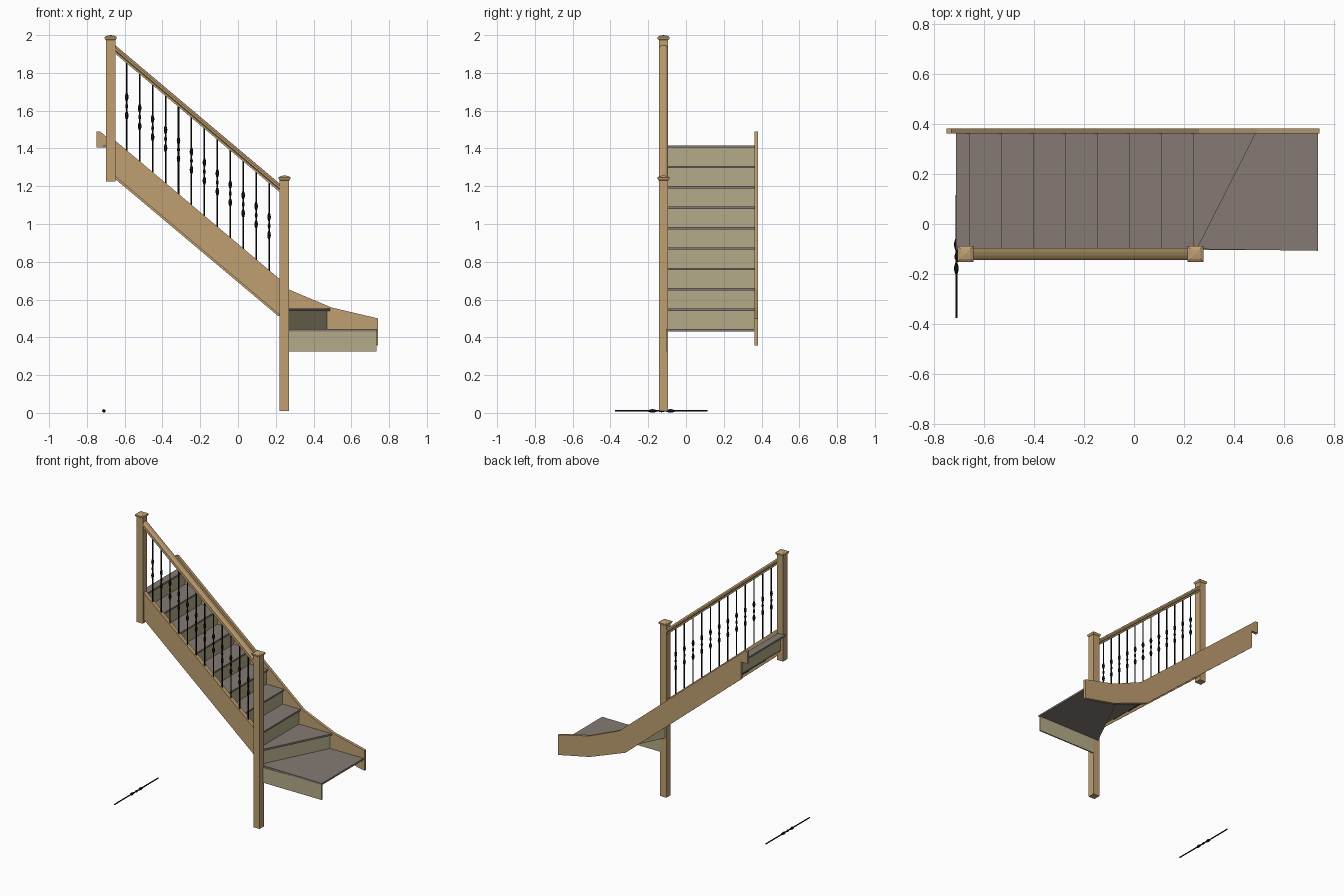
import bpy, bmesh, math
from mathutils import Vector, Matrix

if "Cube" in bpy.data.objects:
    bpy.data.objects.remove(bpy.data.objects["Cube"], do_unlink=True)


def material(name, rgb):
    m = bpy.data.materials.new(name)
    m.use_nodes = True
    m.diffuse_color = (*rgb, 1)
    m.node_tree.nodes["Principled BSDF"].inputs["Base Color"].default_value = (*rgb, 1)
    return m


oak = material("oak", (0.52, 0.345, 0.165))
tread_mat = material("grey_brown_tread", (0.235, 0.195, 0.175))
riser_mat = material("pale_olive_riser", (0.46, 0.41, 0.25))
iron = material("black_iron", (0.004, 0.004, 0.004))


def finish(bm, name, mat):
    bmesh.ops.recalc_face_normals(bm, faces=bm.faces)
    me = bpy.data.meshes.new(name)
    bm.to_mesh(me)
    bm.free()
    me.materials.append(mat)
    ob = bpy.data.objects.new(name, me)
    bpy.context.collection.objects.link(ob)
    return ob


def prism(name, points, sweep, mat):
    """Polygon swept along a vector."""
    bm = bmesh.new()
    face = bm.faces.new([bm.verts.new(p) for p in points])
    ext = bmesh.ops.extrude_face_region(bm, geom=[face], use_keep_orig=True)
    moved = [g for g in ext["geom"] if isinstance(g, bmesh.types.BMVert)]
    bmesh.ops.translate(bm, verts=moved, vec=Vector(sweep))
    return finish(bm, name, mat)


def turned(name, profile, sides, mat, matrix, phase=0.0):
    """Stack of (radius, height) rings, capped at both ends."""
    bm = bmesh.new()
    rings = []
    for r, z in profile:
        angles = [phase + math.tau * i / sides for i in range(sides)]
        rings.append([bm.verts.new((r * math.cos(a), r * math.sin(a), z)) for a in angles])
    for a, b in zip(rings, rings[1:]):
        for i in range(sides):
            j = (i + 1) % sides
            bm.faces.new((a[i], a[j], b[j], b[i]))
    bm.faces.new(rings[0])
    bm.faces.new(rings[-1])
    bm.transform(matrix)
    return finish(bm, name, mat)


SLOPE = -0.842
RAIL_Y = -0.119
LOW_X, HIGH_X = 0.246, -0.674
INNER, OUTER = -0.104, 0.366


# Newel posts with pyramid caps
def newel(name, x, bottom, top):
    sizes = [(0.025, bottom), (0.025, top - 0.026), (0.028, top - 0.024), (0.032, top - 0.017),
             (0.032, top - 0.01), (0.02, top - 0.003), (0.002, top)]
    turned(name, [(s * math.sqrt(2), z) for s, z in sizes], 4, oak,
           Matrix.Translation((x, RAIL_Y, 0)), math.pi / 4)


newel("lower_newel", LOW_X, 0.01, 1.257)
newel("upper_newel", HIGH_X, 1.225, 2.0)

# Outer string between the newels
x0, x1 = HIGH_X + 0.02, LOW_X - 0.02


def string_top(x):
    return 1.44 + SLOPE * (x + 0.648)


prism("outer_string", [(x, -0.133, string_top(x) - d)
                       for x, d in ((x0, 0), (x1, 0), (x1, 0.19), (x0, 0.19))],
      (0, 0.03, 0), oak)

# Wall string with its easing towards the winders
wall = [(-0.75, 1.49), (-0.73, 1.49), (0.26, 0.657), (0.495, 0.558), (0.742, 0.5),
        (0.742, 0.357), (0.49, 0.41), (0.21, 0.515), (-0.7, 1.28), (-0.7, 1.405), (-0.75, 1.405)]
prism("wall_string", [(x, 0.362, z) for x, z in wall], (0, 0.02, 0), oak)

# Handrail with rounded top and a side groove
half = [(0.018, -0.045), (0.018, -0.032), (0.024, -0.026), (0.024, -0.014), (0.017, -0.004), (0.007, 0)]
section = half + [(-y, z) for y, z in reversed(half)]
rail_top = 1.945 + SLOPE * (x0 + 0.648)
prism("handrail", [(x0, RAIL_Y + y, rail_top + z) for y, z in section],
      (x1 - x0, 0, SLOPE * (x1 - x0)), oak)

# Iron balusters, one lying loose on the floor
LENGTH, ROD = 0.49, 0.0042
baluster = [(ROD, 0)]
for offset, radius, reach in ((-0.048, 0.0095, 0.022), (0, 0.0075, 0.013), (0.048, 0.0095, 0.022)):
    for t in (-1, -0.5, 0, 0.5, 1):
        baluster.append((ROD + (radius - ROD) * math.cos(t * math.pi / 2), LENGTH / 2 + offset + t * reach))
baluster.append((ROD, LENGTH))

placements = []
for i in range(12):
    x = -0.589 + 0.0685 * i
    placements.append(Matrix.Translation((x, RAIL_Y, string_top(x) - 0.012)))
placements.append(Matrix.Translation((-0.71, 0.115, 0.0105)) @ Matrix.Rotation(math.pi / 2, 4, "X"))
for i, matrix in enumerate(placements):
    rod = turned("loose_baluster" if i == 12 else f"baluster_{i + 1}", baluster, 8, iron, matrix)
    for poly in rod.data.polygons:
        poly.use_smooth = len(poly.vertices) == 4

# Treads and risers
RISE, GOING, THICK, SETBACK = 0.108, 0.128, 0.012, 0.012


def tread_z(k):
    return 0.444 + RISE * (k - 1)


def tread(k, outline):
    prism(f"tread_{k}", [(x, y, tread_z(k) - THICK) for x, y in outline], (0, 0, THICK), tread_mat)


def riser(k, a, b, thickness):
    z = tread_z(k) - RISE - THICK
    prism(f"riser_{k}", [(*a, z), (*b, z), (*b, z + RISE), (*a, z + RISE)], thickness, riser_mat)


def nose(k):
    return 0.238 - GOING * (k - 3)


# Winder steps
tread(1, [(0.235, -0.1), (0.735, -0.107), (0.735, OUTER), (0.465, OUTER)])
riser(1, (0.25, -0.104), (0.732, -0.104), (0, 0.009, 0))
tread(2, [(0.25, INNER), (0.488, OUTER), (nose(3) - 0.022, OUTER), (nose(3) - 0.022, INNER)])
riser(2, (0.238, INNER), (0.474, OUTER), (-0.01, 0.005, 0))

# Straight flight
for k in range(3, 11):
    front = nose(k)
    back = -0.712 if k == 10 else nose(k + 1) - 0.022
    tread(k, [(front, INNER), (front, OUTER), (back, OUTER), (back, INNER)])
    riser(k, (front - SETBACK, INNER), (front - SETBACK, OUTER), (-0.01, 0, 0))
